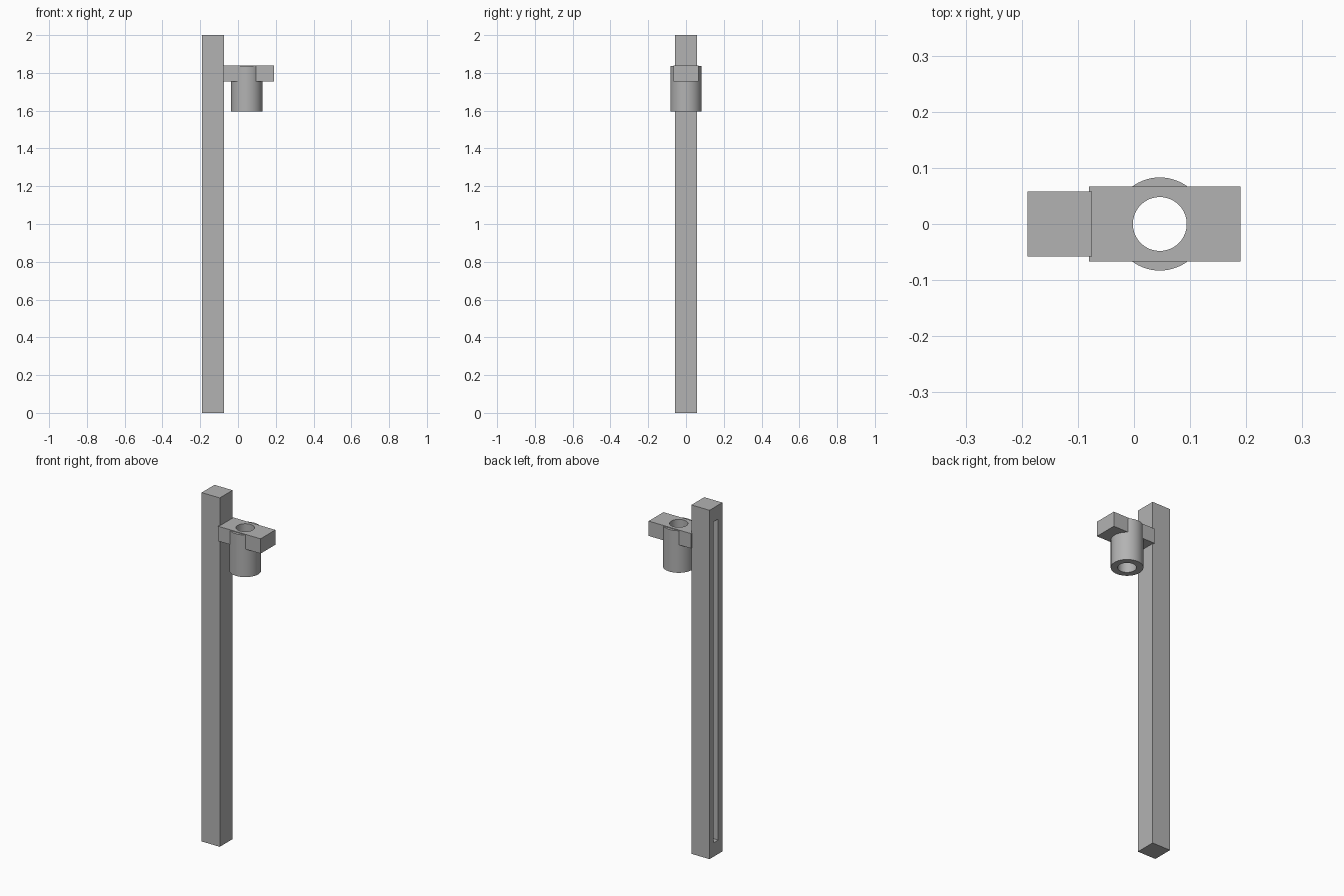
import bpy, bmesh, math

if "Cube" in bpy.data.objects:
    bpy.data.objects.remove(bpy.data.objects["Cube"])

grey = bpy.data.materials.new("plain grey")
grey.diffuse_color = (0.45, 0.45, 0.45, 1)
grey.use_nodes = True
grey.node_tree.nodes["Principled BSDF"].inputs["Base Color"].default_value = grey.diffuse_color


def make_object(name, bm):
    bmesh.ops.recalc_face_normals(bm, faces=bm.faces)
    mesh = bpy.data.meshes.new(name)
    bm.to_mesh(mesh)
    bm.free()
    mesh.materials.append(grey)
    obj = bpy.data.objects.new(name, mesh)
    bpy.context.collection.objects.link(obj)
    return obj


def box(name, x, y, z):
    bm = bmesh.new()
    bmesh.ops.create_cube(bm, size=1)
    for v in bm.verts:
        v.co = [(r[0] + r[1]) / 2 + c * (r[1] - r[0]) for r, c in zip((x, y, z), v.co)]
    return make_object(name, bm)


def cylinder(name, x, radius, z0, z1):
    bm = bmesh.new()
    bmesh.ops.create_cone(bm, cap_ends=True, segments=64, radius1=radius,
                          radius2=radius, depth=z1 - z0)
    bmesh.ops.translate(bm, verts=bm.verts, vec=(x, 0, (z0 + z1) / 2))
    return make_object(name, bm)


def cut(obj, cutter):
    mod = obj.modifiers.new("cut", 'BOOLEAN')
    mod.operation = 'DIFFERENCE'
    mod.solver = 'EXACT'
    mod.object = cutter
    bpy.context.view_layer.objects.active = obj
    bpy.ops.object.modifier_apply(modifier=mod.name)


def smooth(obj):
    bpy.ops.object.select_all(action='DESELECT')
    obj.select_set(True)
    bpy.context.view_layer.objects.active = obj
    bpy.ops.object.shade_smooth_by_angle(angle=math.radians(30))


# Tall square post with a long groove in its outer face
post = box("post", (-0.19, -0.075), (-0.058, 0.058), (0, 2))
groove = box("groove_cutter", (-0.25, -0.14), (-0.02, 0.02), (0.08, 1.92))
cut(post, groove)

# Bracket arm and hanging sleeve, bored through together
arm = box("bracket_arm", (-0.08, 0.19), (-0.067, 0.067), (1.755, 1.84))
sleeve = cylinder("sleeve", 0.046, 0.083, 1.595, 1.836)
bore = cylinder("bore_cutter", 0.046, 0.048, 1.5, 1.95)
for part in (arm, sleeve):
    cut(part, bore)
    smooth(part)

for helper in (groove, bore):
    bpy.data.objects.remove(helper)
